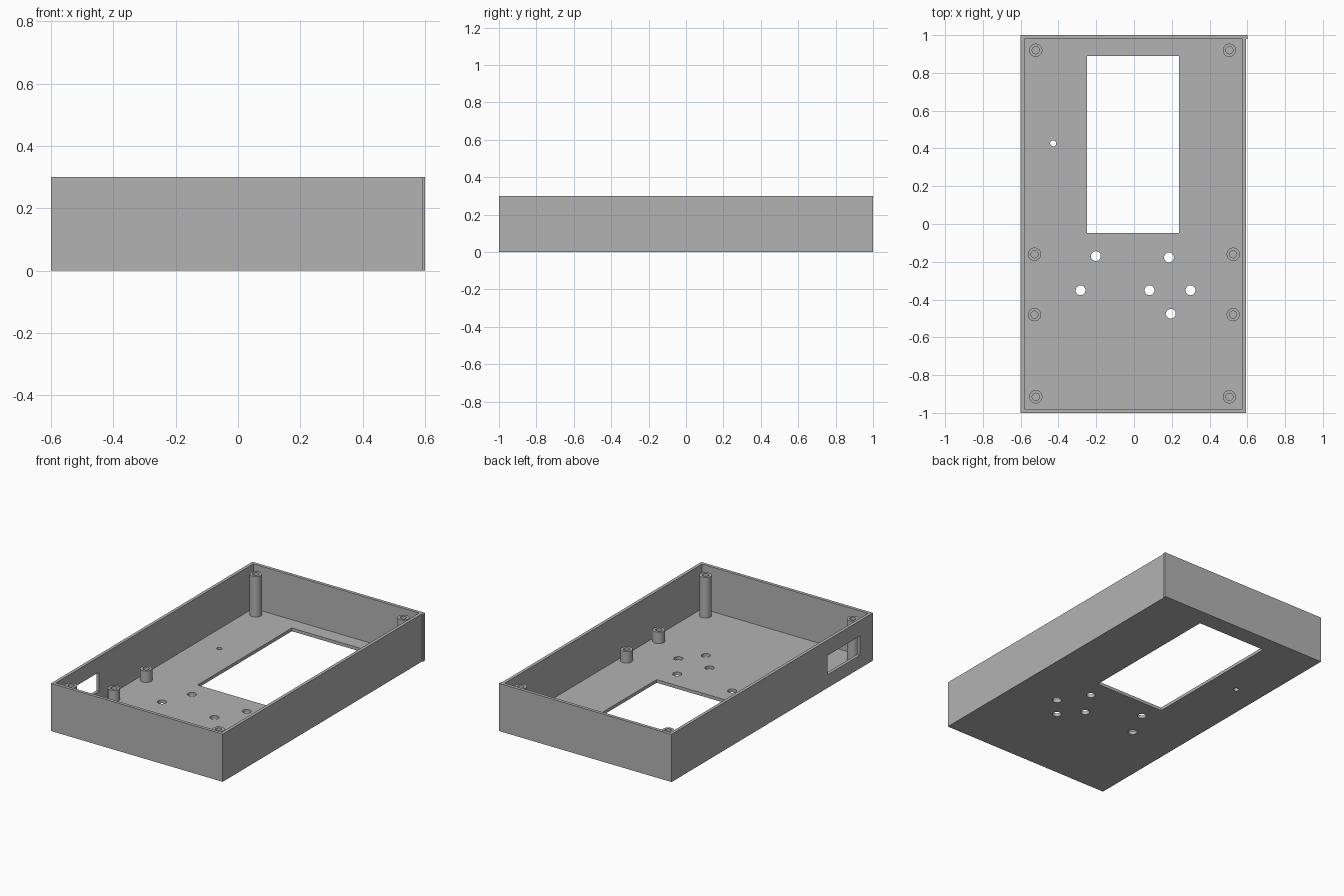
import bpy
import bmesh

cube = bpy.data.objects.get("Cube")
if cube:
    bpy.data.objects.remove(cube, do_unlink=True)

WALL = 0.02
HEIGHT = 0.3
FLOOR = 0.02

grey = bpy.data.materials.new("light grey plastic")
grey.use_nodes = True
grey.diffuse_color = (0.45, 0.45, 0.45, 1)
grey.node_tree.nodes["Principled BSDF"].inputs["Base Color"].default_value = (0.45, 0.45, 0.45, 1)


def add_object(name, bm):
    bmesh.ops.recalc_face_normals(bm, faces=bm.faces)
    mesh = bpy.data.meshes.new(name)
    bm.to_mesh(mesh)
    bm.free()
    mesh.materials.append(grey)
    obj = bpy.data.objects.new(name, mesh)
    bpy.context.collection.objects.link(obj)
    return obj


def prism(name, outline, z0, z1):
    bm = bmesh.new()
    base = bm.faces.new([bm.verts.new((x, y, z0)) for x, y in outline])
    top = bmesh.ops.extrude_face_region(bm, geom=[base], use_keep_orig=True)["geom"]
    verts = [g for g in top if isinstance(g, bmesh.types.BMVert)]
    bmesh.ops.translate(bm, verts=verts, vec=(0, 0, z1 - z0))
    return add_object(name, bm)


def block(name, x0, x1, y0, y1, z0, z1):
    return prism(name, [(x0, y0), (x1, y0), (x1, y1), (x0, y1)], z0, z1)


def drill(name, x, y, radius):
    bm = bmesh.new()
    bmesh.ops.create_cone(bm, cap_ends=True, segments=32, radius1=radius, radius2=radius, depth=0.2)
    bmesh.ops.translate(bm, verts=bm.verts, vec=(x, y, 0))
    return add_object(name, bm)


def cut(obj, cutter):
    mod = obj.modifiers.new("cut", 'BOOLEAN')
    mod.operation = 'DIFFERENCE'
    mod.solver = 'EXACT'
    mod.object = cutter
    bpy.context.view_layer.objects.active = obj
    bpy.ops.object.modifier_apply(modifier=mod.name)
    bpy.data.objects.remove(cutter, do_unlink=True)


def smooth(obj):
    bpy.ops.object.select_all(action='DESELECT')
    obj.select_set(True)
    bpy.context.view_layer.objects.active = obj
    bpy.ops.object.shade_smooth_by_angle()


def screw_post(name, x, y, top):
    # Hollow tube: spin a ring profile of outer wall, rim and bore
    bm = bmesh.new()
    outer, bore = 0.035, 0.019
    profile = [(outer, FLOOR), (outer, top), (bore, top), (bore, FLOOR)]
    verts = [bm.verts.new((r, 0, z)) for r, z in profile]
    edges = [bm.edges.new(pair) for pair in zip(verts, verts[1:])]
    bmesh.ops.spin(bm, geom=verts + edges, cent=(0, 0, 0), axis=(0, 0, 1),
                   angle=6.283185, steps=32, use_merge=True)
    bmesh.ops.remove_doubles(bm, verts=bm.verts, dist=0.0005)
    bmesh.ops.translate(bm, verts=bm.verts, vec=(x, y, 0))
    smooth(add_object(name, bm))


# Open tray; its back wall overhangs the left side slightly
side = 0.594
case = prism("case_tray", [(-0.6, -1), (side, -1), (side, 1 - WALL),
                           (0.6, 1 - WALL), (0.6, 1), (-0.6, 1)], 0, HEIGHT)
cut(case, block("cavity", -0.6 + WALL, side - WALL, -0.98, 0.98, FLOOR, 0.5))

# Screen opening in the floor and connector opening in the right wall
cut(case, block("screen_opening", -0.248, 0.238, -0.048, 0.889, -0.1, 0.1))
cut(case, block("connector_opening", -0.7, -0.5, -0.87, -0.55, 0.083, 0.204))

# Button holes and a small indicator hole
for x, y in [(-0.202, -0.17), (0.185, -0.177), (-0.283, -0.351),
             (0.082, -0.351), (0.299, -0.351), (0.195, -0.475)]:
    cut(case, drill("button_hole", x, y, 0.026))
cut(case, drill("indicator_hole", -0.428, 0.427, 0.016))
smooth(case)

# Tall posts in the corners, short ones for the circuit board
for label, xs, ys, top in [("corner_post", (-0.52, 0.505), (-0.915, 0.92), 0.275),
                           ("board_post", (-0.527, 0.525), (-0.48, -0.16), 0.092)]:
    for x, side_name in zip(xs, ("right", "left")):
        for y, end_name in zip(ys, ("front", "back")):
            screw_post(f"{label}_{end_name}_{side_name}", x, y, top)
